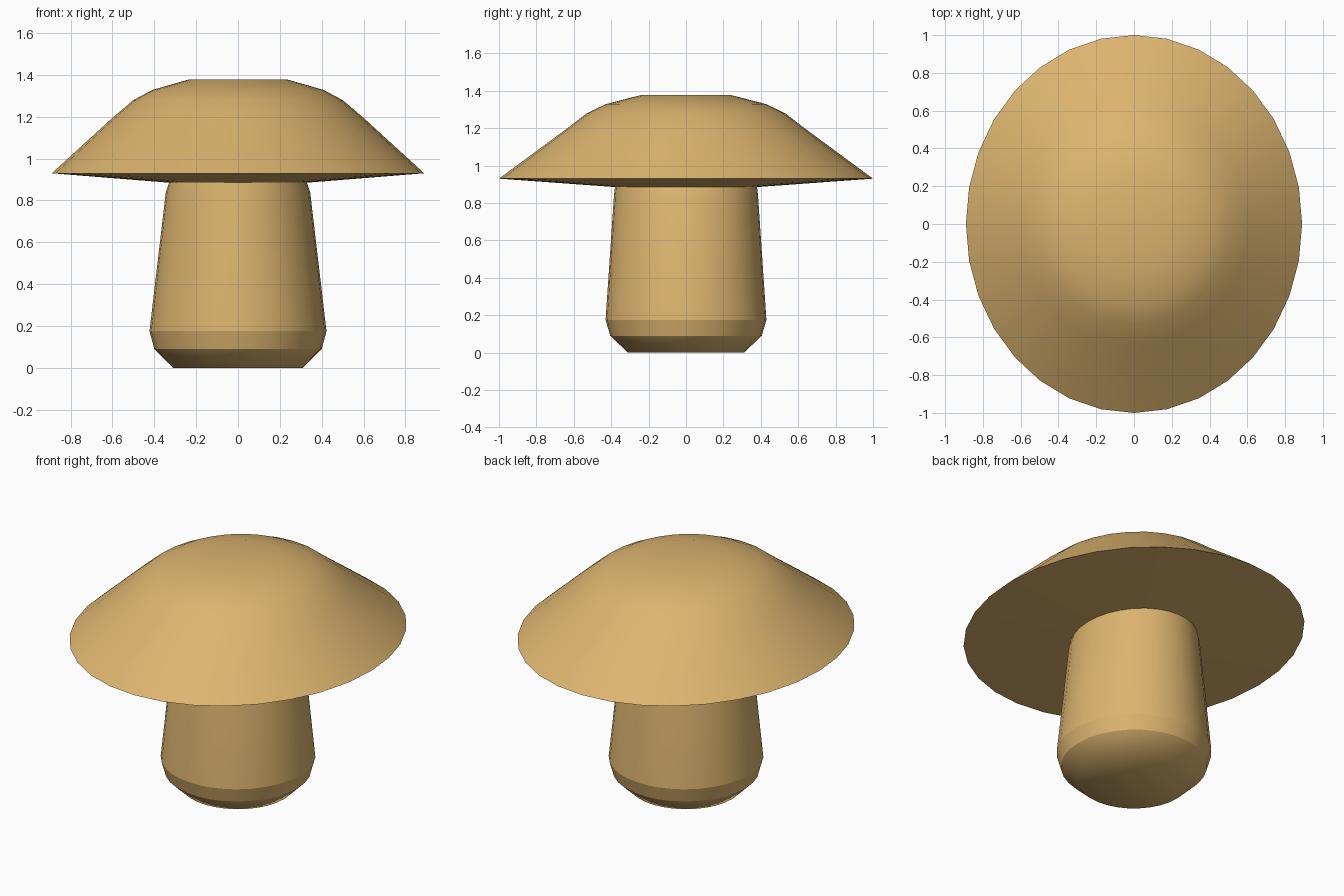
import bpy, bmesh, math

if "Cube" in bpy.data.objects:
    bpy.data.objects.remove(bpy.data.objects["Cube"])

SIDES = 32

tan = bpy.data.materials.new("warm_tan")
tan.diffuse_color = (0.72, 0.46, 0.16, 1)
tan.use_nodes = True
tan.node_tree.nodes["Principled BSDF"].inputs["Base Color"].default_value = tan.diffuse_color


def elliptical_lathe(name, rings, sharp=(), cap_start=False, cap_end=False):
    """Skin a stack of (x radius, y radius, z) rings; sharp lists creased ring indices."""
    bm = bmesh.new()
    loops = []
    for rx, ry, z in rings:
        loops.append([bm.verts.new((rx * math.cos(2 * math.pi * i / SIDES),
                                    ry * math.sin(2 * math.pi * i / SIDES), z))
                      for i in range(SIDES)])
    for low, high in zip(loops, loops[1:]):
        for i in range(SIDES):
            j = (i + 1) % SIDES
            bm.faces.new((low[i], low[j], high[j], high[i]))
    # Close the ends with a fan around a centre vertex
    for wanted, loop, flip in ((cap_start, loops[0], True), (cap_end, loops[-1], False)):
        if wanted:
            centre = bm.verts.new((0, 0, loop[0].co.z))
            for i in range(SIDES):
                a, b = loop[i], loop[(i + 1) % SIDES]
                bm.faces.new((b, a, centre) if flip else (a, b, centre))
    for face in bm.faces:
        face.smooth = True
    for r in sharp:
        for i in range(SIDES):
            bm.edges.get((loops[r][i], loops[r][(i + 1) % SIDES])).smooth = False
    mesh = bpy.data.meshes.new(name)
    bm.to_mesh(mesh)
    bm.free()
    mesh.materials.append(tan)
    obj = bpy.data.objects.new(name, mesh)
    bpy.context.collection.objects.link(obj)
    return obj


# Stem: chamfered foot, tapering up to the cap
elliptical_lathe("stem", [
    (0.31, 0.31, 0.0), (0.40, 0.405, 0.09), (0.423, 0.43, 0.175),
    (0.345, 0.385, 0.84), (0.33, 0.38, 0.885),
], sharp=(1, 2), cap_start=True)

# Cap: shallow underside, sharp rim, domed top
elliptical_lathe("mushroom_cap", [
    (0.33, 0.38, 0.885), (0.89, 1.0, 0.93), (0.60, 0.64, 1.195),
    (0.50, 0.53, 1.28), (0.41, 0.43, 1.328), (0.24, 0.24, 1.377),
], sharp=(1,), cap_end=True)
